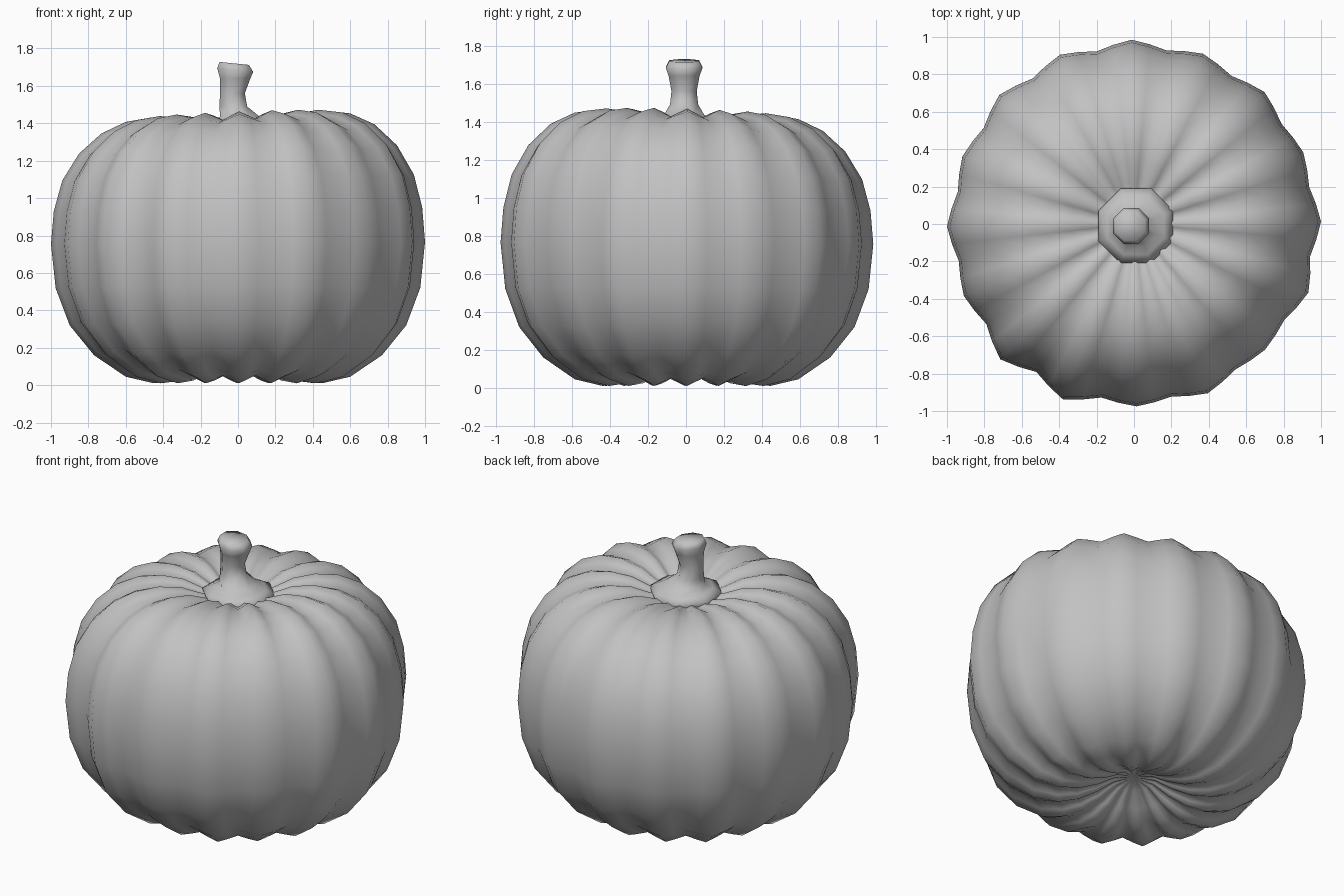
import bpy, bmesh, math
from mathutils import Vector

cube = bpy.data.objects.get("Cube")
if cube:
    bpy.data.objects.remove(cube, do_unlink=True)

grey = bpy.data.materials.new("plain grey")
grey.use_nodes = True
colour = (0.54, 0.54, 0.54, 1)
grey.diffuse_color = colour
grey.node_tree.nodes["Principled BSDF"].inputs["Base Color"].default_value = colour


def skin(name, rings, angle):
    """Join rings of points into a closed, smooth surface."""
    bm = bmesh.new()
    loops = [[bm.verts.new(p) for p in ring] for ring in rings]
    n = len(loops[0])
    for a, b in zip(loops, loops[1:]):
        for i in range(n):
            j = (i + 1) % n
            bm.faces.new((a[i], a[j], b[j], b[i]))
    bm.faces.new(loops[0][::-1])
    bm.faces.new(loops[-1])
    mesh = bpy.data.meshes.new(name)
    bm.to_mesh(mesh)
    bm.free()
    ob = bpy.data.objects.new(name, mesh)
    bpy.context.collection.objects.link(ob)
    mesh.materials.append(grey)
    bpy.ops.object.select_all(action='DESELECT')
    ob.select_set(True)
    bpy.context.view_layer.objects.active = ob
    bpy.ops.object.shade_smooth_by_angle(angle=math.radians(angle))
    return ob


# Softly ribbed body: ridge profile (radius, height) from the bottom dimple to the top
profile = [(0.03, 0.15), (0.12, 0.13), (0.22, 0.07), (0.33, 0.025), (0.45, 0.01),
           (0.6, 0.045), (0.77, 0.16), (0.9, 0.32), (0.975, 0.52), (1.0, 0.76),
           (0.985, 0.94), (0.94, 1.11), (0.85, 1.26), (0.73, 1.37), (0.6, 1.43),
           (0.46, 1.45), (0.33, 1.435), (0.22, 1.39), (0.12, 1.36), (0.03, 1.35)]
STEPS = 4
FIRST_GROOVE = math.radians(102)
# how far each rib swells or shrinks, counter-clockwise from the back
rib_size = [0, 0.005, -0.012, 0, -0.01, 0.025, 0.025, -0.01,
            0, -0.022, 0.004, 0, -0.015, 0, -0.005, 0]
RIBS = len(rib_size)

rings = []
for k, (r, z) in enumerate(profile):
    before = Vector(profile[max(k - 1, 0)])
    after = Vector(profile[min(k + 1, len(profile) - 1)])
    along = (after - before).normalized()
    out = Vector((along.y, -along.x))
    # grooves fade towards the two dimples
    depth = 0.042 * min(1, r / 0.42)
    ring = []
    for i in range(RIBS * STEPS):
        bulge = 0.5 - 0.5 * math.cos(math.tau * i / STEPS)
        push = -depth * (1 - bulge)
        swell = rib_size[i // STEPS] * bulge * r
        pr, pz = r + out.x * push + swell, z + out.y * push
        a = FIRST_GROOVE + math.tau * i / (RIBS * STEPS)
        x, y = pr * math.cos(a), pr * math.sin(a) * 0.985
        # the top leans higher at the front left
        lean = (0.04 * x - 0.03 * y) * max(0, pz / 1.45) ** 3
        ring.append((x, y, pz + lean))
    rings.append(ring)
skin("pumpkin_body", rings, 100)

# Stem: flared foot, thin neck and wider cut top (centre x, radius, height)
stem = [(0.01, 0.195, 1.32), (0.01, 0.215, 1.385), (0.01, 0.165, 1.41), (0.01, 0.115, 1.435),
        (-0.025, 0.08, 1.49), (-0.03, 0.072, 1.56), (-0.015, 0.088, 1.64),
        (-0.015, 0.104, 1.685), (-0.02, 0.085, 1.72)]
SIDES = 8
rings = []
for cx, r, z in stem:
    ring = []
    for i in range(SIDES):
        a = math.tau * (i + 0.5) / SIDES
        # the cut top slopes down a little towards the left
        slope = 0.1 * (z > 1.66) * r * math.cos(a)
        ring.append((cx + r * math.cos(a), -0.01 + r * math.sin(a), z - slope))
    rings.append(ring)
skin("stem", rings, 80)
